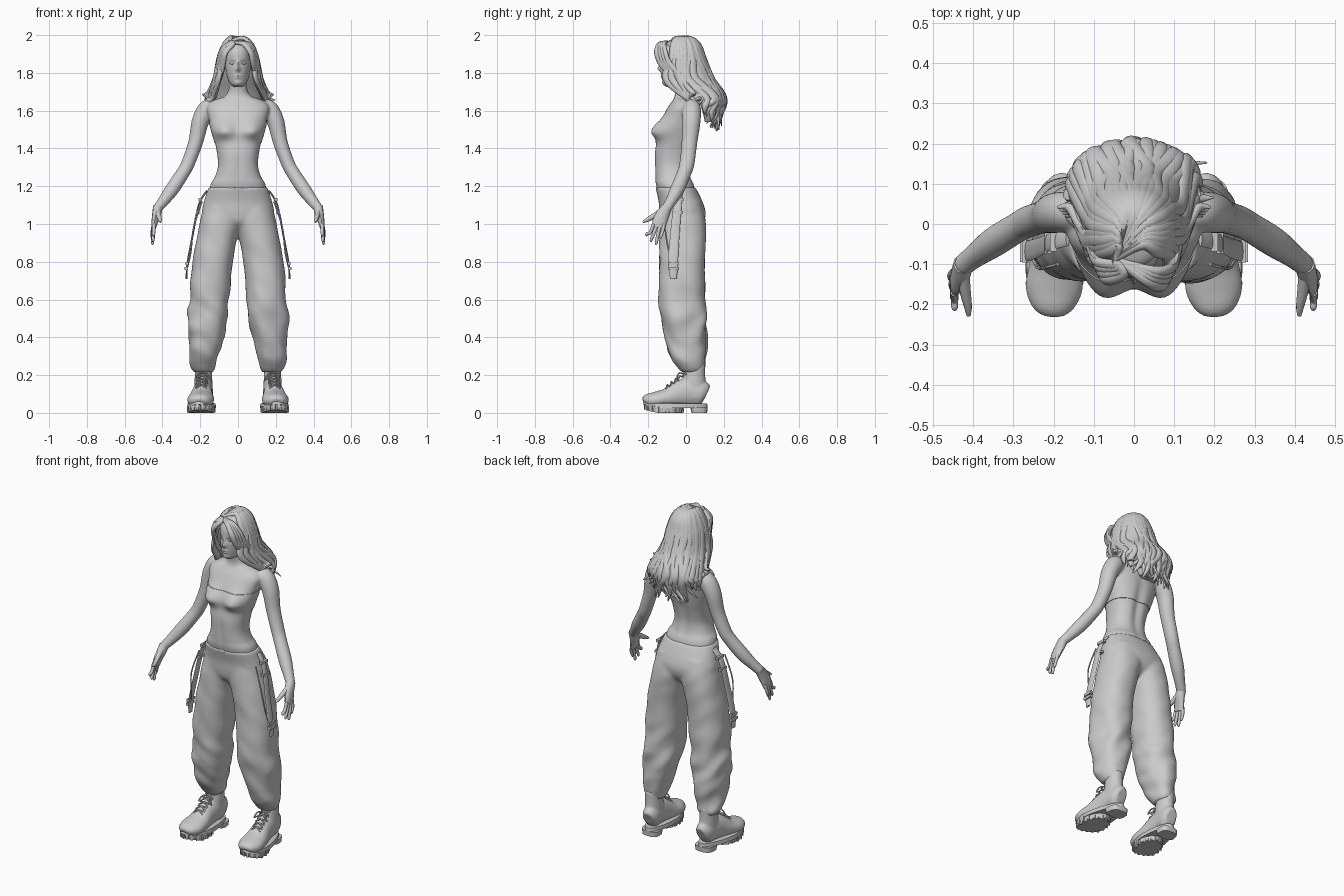
import bpy, bmesh, math, random
from mathutils import Vector, Matrix, noise

random.seed(4)
if "Cube" in bpy.data.objects:
    bpy.data.objects.remove(bpy.data.objects["Cube"], do_unlink=True)

grey = bpy.data.materials.new("plain_grey")
grey.use_nodes = True
grey.diffuse_color = (0.6, 0.6, 0.6, 1)
grey.node_tree.nodes["Principled BSDF"].inputs["Base Color"].default_value = (0.6, 0.6, 0.6, 1)


# ---- helpers ----
def finish(name, bm):
    bmesh.ops.recalc_face_normals(bm, faces=bm.faces[:])
    mesh = bpy.data.meshes.new(name)
    bm.to_mesh(mesh)
    bm.free()
    mesh.materials.append(grey)
    ob = bpy.data.objects.new(name, mesh)
    bpy.context.collection.objects.link(ob)
    return ob


def spline(rows, steps):
    out, last = [], len(rows) - 1
    for i in range(last):
        near = [rows[max(0, min(last, i + k))] for k in (-1, 0, 1, 2)]
        for j in range(steps):
            t = j / steps
            out.append([b + 0.5 * t * (c - a + t * (2 * a - 5 * b + 4 * c - d + t * (3 * (b - c) + d - a)))
                        for a, b, c, d in zip(*near)])
    return out + [list(rows[-1])]


def skin(name, rings):
    bm = bmesh.new()
    loops = [[bm.verts.new(p) for p in ring] for ring in rings]
    n = len(loops[0])
    for low, high in zip(loops, loops[1:]):
        for i in range(n):
            bm.faces.new((low[i], low[(i + 1) % n], high[(i + 1) % n], high[i]))
    bm.faces.new(loops[0])
    bm.faces.new(loops[-1])
    return finish(name, bm)


def stack(name, rows, steps=6, segs=48, warp=None, power=1.0, keep=None, grow=0.0):
    """Horizontal rings from rows of (z, centre x, half width, front y, back y)."""
    rings = []
    for z, cx, hw, front, back in spline(rows, steps):
        if keep and not keep[0] <= z <= keep[1]:
            continue
        ring = []
        for i in range(segs):
            c, s = math.cos(math.tau * i / segs), math.sin(math.tau * i / segs)
            x = cx + (hw + grow) * math.copysign(abs(c) ** power, c)
            y = (front + back) / 2 + ((back - front) / 2 + grow) * math.copysign(abs(s) ** power, s)
            p = Vector((x, y, z))
            ring.append(warp(p) if warp else p)
        rings.append(ring)
    return skin(name, rings)


def tube(name, rows, ref, steps=5, segs=12):
    """Rings along a path from rows of (x, y, z, half width, half thickness along ref)."""
    path = spline(rows, steps)
    pts = [Vector(r[:3]) for r in path]
    rings = []
    for i, row in enumerate(path):
        along = (pts[min(i + 1, len(pts) - 1)] - pts[max(i - 1, 0)]).normalized()
        side = along.cross(Vector(ref)).normalized()
        up = side.cross(along)
        angles = [math.tau * k / segs for k in range(segs)]
        rings.append([pts[i] + side * row[3] * math.cos(a) + up * row[4] * math.sin(a) for a in angles])
    return skin(name, rings)


def box(name, centre, size, turn=0.0):
    bm = bmesh.new()
    place = Matrix.Translation(centre) @ Matrix.Rotation(turn, 4, "Z") @ Matrix.Diagonal((*size, 1))
    bmesh.ops.create_cube(bm, size=1, matrix=place)
    return finish(name, bm)


def join(name, parts):
    bm = bmesh.new()
    for ob in parts:
        bm.from_mesh(ob.data)
        bpy.data.objects.remove(ob, do_unlink=True)
    return finish(name, bm)


def fuse(name, parts, voxel, repeats):
    ob = join(name, parts)
    blend = ob.modifiers.new("blend", "REMESH")
    blend.mode, blend.voxel_size, blend.use_smooth_shade = "VOXEL", voxel, True
    soft = ob.modifiers.new("soften", "SMOOTH")
    soft.factor, soft.iterations = 0.5, repeats
    return ob


def mirror(ob):
    ob.modifiers.new("other_side", "MIRROR").use_mirror_merge = False
    return ob


def bump(u, v, w, h):
    return math.exp(-(u / w) ** 2 - (v / h) ** 2)


# ---- torso and arms ----
def torso_form(p):
    if p.y < -0.03:
        below = p.z < 1.49
        p.y -= 0.042 * bump(abs(p.x) - 0.08, p.z - 1.49, 0.06, 0.04 if below else 0.06)
        p.y += 0.006 * bump(p.x, p.z - 1.29, 0.012, 0.1)
    elif p.y > 0:
        p.y -= 0.014 * bump(p.x, p.z - 1.4, 0.025, 0.16)
    return p


torso_rows = [(1.08, 0, .15, -.12, .06), (1.2, 0, .148, -.158, .045), (1.25, 0, .122, -.163, .025),
              (1.31, 0, .106, -.165, .018), (1.38, 0, .112, -.165, .03), (1.44, 0, .125, -.155, .045),
              (1.5, 0, .142, -.147, .058), (1.56, 0, .155, -.125, .068), (1.62, 0, .165, -.095, .07),
              (1.655, 0, .13, -.07, .065), (1.675, 0, .075, -.06, .055), (1.71, 0, .05, -.06, .035),
              (1.78, 0, .046, -.075, .03)]
arm_rows = [(.13, .03, 1.625, .04, .04), (.165, .03, 1.605, .05, .05), (.2, .027, 1.54, .046, .05),
            (.225, .018, 1.43, .039, .042), (.265, .005, 1.32, .036, .04), (.292, -.01, 1.27, .036, .038),
            (.348, -.045, 1.185, .037, .038), (.396, -.08, 1.12, .03, .03), (.428, -.105, 1.08, .025, .028)]
body = [stack("torso", torso_rows, warp=torso_form, power=0.86)]
for s in (1, -1):
    body.append(tube("arm", [(s * r[0], *r[1:]) for r in arm_rows], (0, -1, 0), segs=20))
fuse("torso_and_arms", body, 0.007, 6)
stack("bandeau_top", torso_rows, 12, 64, torso_form, 0.86, keep=(1.43, 1.545), grow=0.003)

# ---- hands ----
hand = [tube("palm", [(.424, -.1, 1.09, .027, .026), (.43, -.12, 1.055, .034, .024),
                      (.44, -.138, 1.015, .038, .018), (.446, -.147, .98, .035, .012)], (1, 0, 0)),
        tube("thumb", [(.425, -.12, 1.07, .02, .016), (.42, -.165, 1.045, .015, .014),
                       (.413, -.205, 1.022, .011, .01), (.411, -.228, 1.01, .005, .005)], (1, 0, 0))]
for i, (tip_y, tip_z) in enumerate([(-.208, .935), (-.184, .905), (-.157, .89), (-.135, .92)]):
    y = -.171 + .018 * i
    x = .446 + .003 * i
    hand.append(tube("finger", [(.446, y, 1.0, .01, .01), (x, (y + tip_y) / 2, .955, .009, .009),
                                (x, tip_y, tip_z + .012, .008, .008), (x, tip_y, tip_z, .003, .003)],
                     (1, 0, 0)))
mirror(join("hands", hand))


# ---- head ----
def face_form(p):
    x, z = p.x, p.z
    if p.y < -0.05:
        p.y -= 0.017 * bump(x, z - 1.82, .011, .014) + 0.009 * bump(x, z - 1.845, .008, .02)
        p.y += 0.009 * bump(abs(x) - .03, z - 1.853, .017, .011)
        p.y -= 0.006 * bump(x, z - 1.787, .018, .005) + 0.006 * bump(x, z - 1.775, .015, .005)
        p.y -= 0.005 * bump(x, z - 1.745, .016, .012)
    return p


stack("head", [(1.725, 0, .018, -.1, -.06), (1.74, 0, .04, -.118, -.01), (1.77, 0, .055, -.126, .03),
               (1.81, 0, .064, -.131, .055), (1.86, 0, .07, -.133, .075), (1.91, 0, .07, -.13, .08),
               (1.95, 0, .056, -.105, .065), (1.975, 0, .025, -.05, .02)], 10, 80, face_form)
mirror(tube("eyelids", [(.014, -.12, 1.85, .001, .001), (.03, -.118, 1.846, .004, .004),
                        (.046, -.106, 1.851, .001, .001)], (0, 0, 1)))

# ---- hair: under-volume, swept strands and front locks ----
stack("hair_base", [(1.982, 0, .025, -.05, .02), (1.955, 0, .072, -.105, .07), (1.9, 0, .095, -.075, .095),
                    (1.8, 0, .11, -.03, .13), (1.7, 0, .12, .04, .175), (1.62, 0, .11, .08, .18),
                    (1.54, 0, .06, .1, .14)], 5, 32)


def strand(angle, size, spread):
    sx, cy = math.sin(angle), math.cos(angle)
    back = max(0, cy)
    wide = math.copysign(abs(cy) ** .75, cy)
    fall = .3 + .75 * back + random.uniform(-.25, .15)
    wave, flick = random.uniform(-.022, .022), random.uniform(-.01, .06)
    rows = [(-.045, -.088, 1.962, .008, .006), (.034 * sx - .008, -.03 + .045 * cy, 1.984, .013, .01),
            (.07 * sx, -.022 + .088 * cy, 1.953, .018, .012), (.099 * sx, -.018 + .113 * cy, 1.88, .02, .013),
            (.12 * sx + wave * cy, -.01 + .15 * cy - wave * sx, 1.77, .021, .014),
            (.148 * sx - wave * cy, .07 + .13 * wide + wave * sx, 1.67, .02, .015),
            ((.165 - .03 * back) * sx + wave * cy, .075 + .11 * wide, 1.67 - .09 * fall, .016, .012),
            (spread * sx - 2 * wave * cy, .075 + (.06 + flick) * wide, 1.67 - .17 * fall, .003, .003)]
    rows = [(*r[:3], r[3] * size, r[4] * size) for r in rows]
    return tube("strand", rows, (sx, cy, .5), 6, 10)


strands = [strand(-2.1 + 4.2 * i / 25, random.uniform(.95, 1.2), .15) for i in range(26)]
strands += [strand(random.uniform(-1.9, 1.9), .75, random.uniform(.1, .2)) for i in range(22)]
for s in (1, -1):
    forward = .016 if s > 0 else 0
    for k in range(4):
        o = k * .007
        strands.append(tube("lock", [
            (-.045, -.088, 1.96, .008, .006), (s * (.026 + o), -.122 - forward + o, 1.955, .014, .012),
            (s * (.066 + o), -.138 - forward + 2 * o, 1.91, .017, .013),
            (s * (.08 + o), -.116 - forward + 2 * o, 1.85, .018, .013),
            (s * (.092 + o), -.08 + 2 * o, 1.79, .018, .013), (s * (.115 + o), -.02 + o, 1.73, .016, .013),
            (s * (.14 + o), .02 + o, 1.69, .013, .011),
            (s * (.17 + o), .02 + o, 1.665 + o, .003, .003)], (s * .6, -.8, .4), 6, 10))
join("hair_strands", strands)


# ---- baggy trousers ----
def cloth(p):
    axis = Vector((math.copysign(.1 + .1 * (1 - p.z), p.x), -.01, p.z))
    fold = noise.noise(Vector((p.x * 10 + p.z * 7, p.y * 9 + p.z * 4, p.z * 8)))
    return p + (p - axis) * fold * (.04 + .18 * max(0, min(1, (.75 - p.z) / .4)))


legs = [stack("pelvis", [(.95, 0, .06, -.05, .03), (.975, 0, .12, -.095, .07), (1.01, 0, .175, -.13, .095),
                         (1.06, 0, .192, -.141, .104), (1.12, 0, .18, -.145, .087), (1.195, 0, .156, -.162, .05)],
              power=0.86)]
for s in (1, -1):
    legs.append(stack("leg", [(z, s * (a + b) / 2, (b - a) / 2, f, k) for z, a, b, f, k in [
        (.215, .13, .23, -.02, .085), (.24, .118, .244, -.045, .1), (.3, .1, .255, -.085, .106),
        (.4, .072, .258, -.112, .106), (.5, .055, .266, -.13, .106), (.6, .045, .256, -.14, .1),
        (.8, .028, .241, -.142, .1), (.92, .004, .22, -.14, .104), (1.02, -.03, .2, -.138, .103),
        (1.12, -.03, .172, -.13, .08)]], 8, 56, cloth, 0.9))
fuse("trousers", legs, 0.008, 10)

# ---- hanging straps with buckles ----
straps = [tube("strap", [(.165, -.035, 1.175, .02, .005), (.208, -.045, 1.1, .022, .005),
                         (.242, -.06, .93, .025, .005), (.268, -.068, .79, .025, .005),
                         (.272, -.066, .71, .018, .005)], (1, 0, 0)),
          tube("cord", [(.19, -.1, 1.12, .004, .004), (.235, -.11, .98, .004, .004), (.25, -.09, .85, .004, .004),
                        (.268, -.07, .77, .004, .004)], (1, 0, 0), segs=8)]
for x, y, z in [(.2, -.04, 1.13), (.214, -.045, 1.06), (.27, -.068, .79), (.274, -.066, .765)]:
    straps.append(box("buckle", (x, y, z), (.018, .056, .016)))
mirror(join("hanging_straps", straps))


# ---- boots, toes turned slightly out ----
def mid(y):
    return .186 - .08 * y


def toe_lift(y):
    return .25 * max(0, -.15 - y)


def sole_form(p):
    p.x = mid(p.y) + p.x * (1 - 1.5 * max(0, p.y + .08))
    p.z += toe_lift(p.y)
    return p


foot = tube("foot", [(mid(y), y, z, w, h) for y, z, w, h in [
    (-.222, .055, .03, .02), (-.205, .063, .054, .036), (-.16, .068, .071, .044), (-.1, .078, .066, .053),
    (-.04, .098, .055, .07), (.02, .11, .05, .075), (.08, .105, .048, .07), (.106, .095, .032, .05)]],
            (0, 0, 1), segs=28)
shaft = stack("shaft", [(.08, mid(.04), .048, -.02, .104), (.16, mid(.04), .047, -.02, .104),
                        (.2, mid(.04), .046, -.012, .102), (.26, mid(.04), .046, -.002, .102)])
mirror(fuse("boot_uppers", [foot, shaft], 0.006, 4))

soles = [stack("welt", [(.026, 0, .077, -.228, .114), (.05, 0, .074, -.224, .112)], 1, 56, sole_form, .88),
         stack("tread", [(0, 0, .066, -.208, -.02), (.03, 0, .071, -.22, -.012)], 1, 48, sole_form, .85),
         stack("heel", [(0, 0, .068, .03, .112), (.03, 0, .072, .022, .114)], 1, 32, sole_form, .6)]
for i in range(18):
    a = math.tau * i / 18
    y = -.116 + .098 * math.sin(a)
    soles.append(box("lug", (mid(y) + .067 * math.cos(a), y, .017 + toe_lift(y)), (.016, .014, .032), a))
mirror(join("boot_soles", soles))

laces = []
for i in range(5):
    y, z = -.105 + .022 * i, .138 + .016 * i
    for s in (1, -1):
        laces.append(tube("lace", [(mid(y) - .03 * s, y, z - .008, .004, .004),
                                   (mid(y), y + .006, z + .01, .004, .004),
                                   (mid(y) + .03 * s, y + .018, z + .002, .004, .004)], (0, -.6, 1), 4, 8))
for s in (1, -1):
    laces.append(tube("bow", [(mid(0), -.02, .21, .004, .004), (mid(0) + .025 * s, -.04, .208, .004, .004),
                              (mid(0) + .042 * s, -.05, .175, .004, .004),
                              (mid(0) + .012 * s, -.035, .195, .004, .004)], (0, 1, .3), 5, 8))
mirror(join("boot_laces", laces))

# ---- smooth shading with sharp edges kept ----
for ob in bpy.context.collection.objects:
    if ob.type == "MESH" and grey.name in ob.data.materials:
        ob.select_set(True)
        bpy.context.view_layer.objects.active = ob
bpy.ops.object.shade_smooth_by_angle(angle=math.radians(45))
